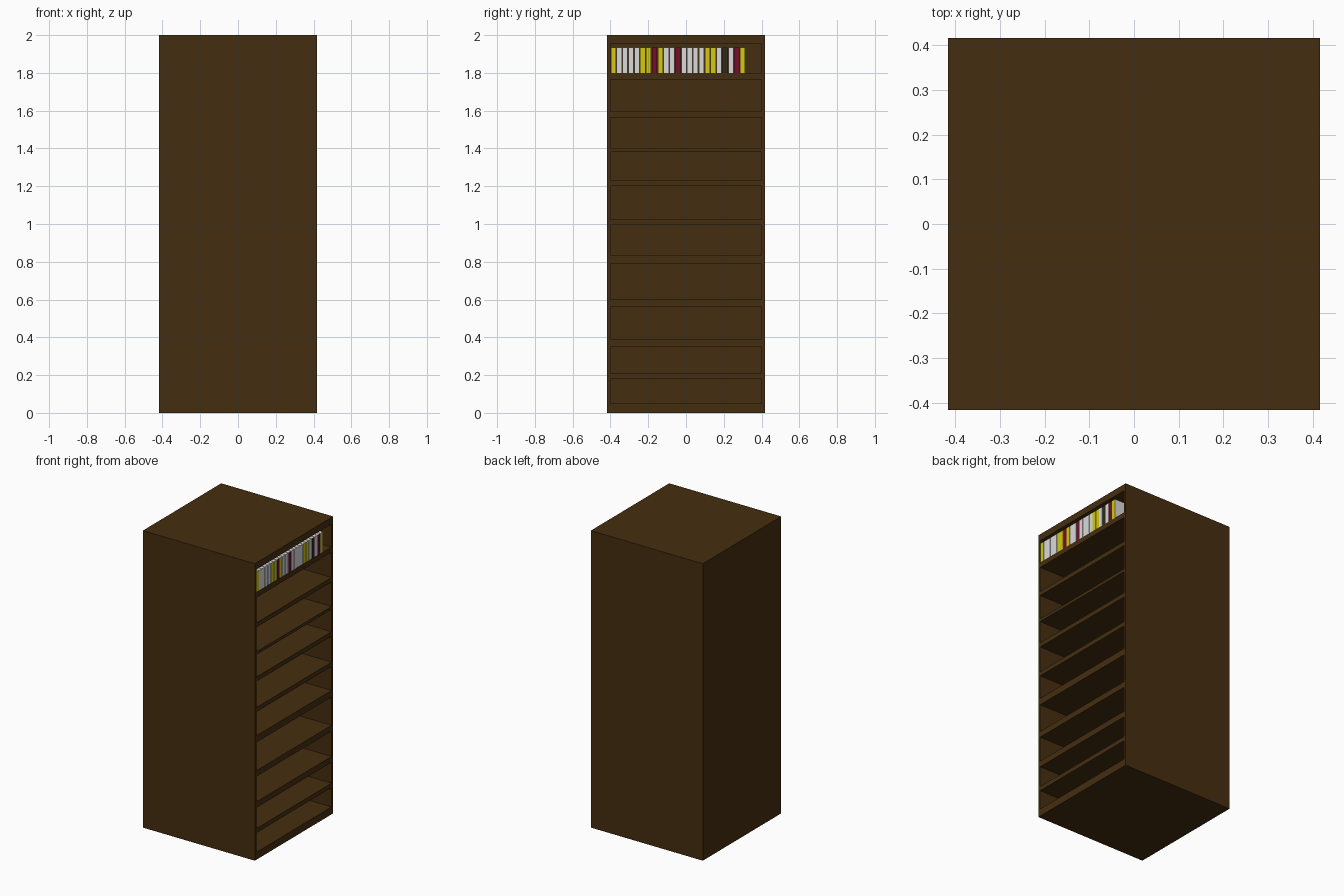
import bpy
import bmesh
from mathutils import Matrix, Vector

default = bpy.data.objects.get("Cube")
if default:
    bpy.data.objects.remove(default, do_unlink=True)


def material(name, rgb):
    mat = bpy.data.materials.new(name)
    mat.use_nodes = True
    mat.diffuse_color = (*rgb, 1)
    bsdf = next(n for n in mat.node_tree.nodes if n.type == 'BSDF_PRINCIPLED')
    bsdf.inputs["Base Color"].default_value = (*rgb, 1)
    bsdf.inputs["Roughness"].default_value = 0.8
    return mat


wood = material("dark wood", (0.06, 0.027, 0.005))
white = material("white", (0.7, 0.7, 0.7))
yellow = material("yellow", (0.65, 0.58, 0.006))
red = material("dark red", (0.18, 0.004, 0.025))
umber = material("dark umber", (0.03, 0.022, 0.008))


def add_box(bm, low, high):
    low, high = Vector(low), Vector(high)
    matrix = Matrix.Translation((low + high) / 2) @ Matrix.Diagonal((*(high - low), 1))
    return bmesh.ops.create_cube(bm, size=1, matrix=matrix)["verts"]


def make_object(name, bm, *mats):
    mesh = bpy.data.meshes.new(name)
    bm.to_mesh(mesh)
    bm.free()
    for mat in mats:
        mesh.materials.append(mat)
    obj = bpy.data.objects.new(name, mesh)
    bpy.context.collection.objects.link(obj)
    return obj


HALF = 0.417       # half the square footprint
INNER = 0.4        # half the opening width
BACK = -0.39       # inside of the back panel

# Case: a solid block with the shelf openings carved into its +x side
bm = bmesh.new()
add_box(bm, (-HALF, -HALF, 0), (HALF, HALF, 2))
case = make_object("bookcase", bm, wood)

openings = [(0.05, 0.18), (0.21, 0.35), (0.39, 0.56), (0.6, 0.79), (0.835, 0.995),
            (1.025, 1.2), (1.23, 1.38), (1.4, 1.565), (1.595, 1.765), (1.8, 1.955)]
bm = bmesh.new()
for bottom, top in openings:
    add_box(bm, (BACK, -INNER, bottom), (HALF + 0.1, INNER, top))
cutter = make_object("opening_cutter", bm, wood)
cutter.hide_render = True

carve = case.modifiers.new("openings", 'BOOLEAN')
carve.operation = 'DIFFERENCE'
carve.solver = 'EXACT'
carve.object = cutter
depsgraph = bpy.context.evaluated_depsgraph_get()
carved = bpy.data.meshes.new_from_object(case.evaluated_get(depsgraph))
case.modifiers.clear()
case.data = carved
bpy.data.objects.remove(cutter, do_unlink=True)

# Books on the top shelf: pale page blocks with coloured spines facing +x
spines = {"W": white, "Y": yellow, "R": red, "D": umber}
pitch = 0.0311
for i, key in enumerate("YWWWWYYRYWWRWWWWYYWDWRY"):
    start = -0.398 + i * pitch
    bm = bmesh.new()
    add_box(bm, (HALF - 0.12, start, 1.8), (HALF - 0.002, start + pitch - 0.004, 1.935))
    bm.normal_update()
    for face in bm.faces:
        face.material_index = 1 if face.normal.x > 0.5 else 0
    make_object(f"book_{i + 1}", bm, white, spines[key])
